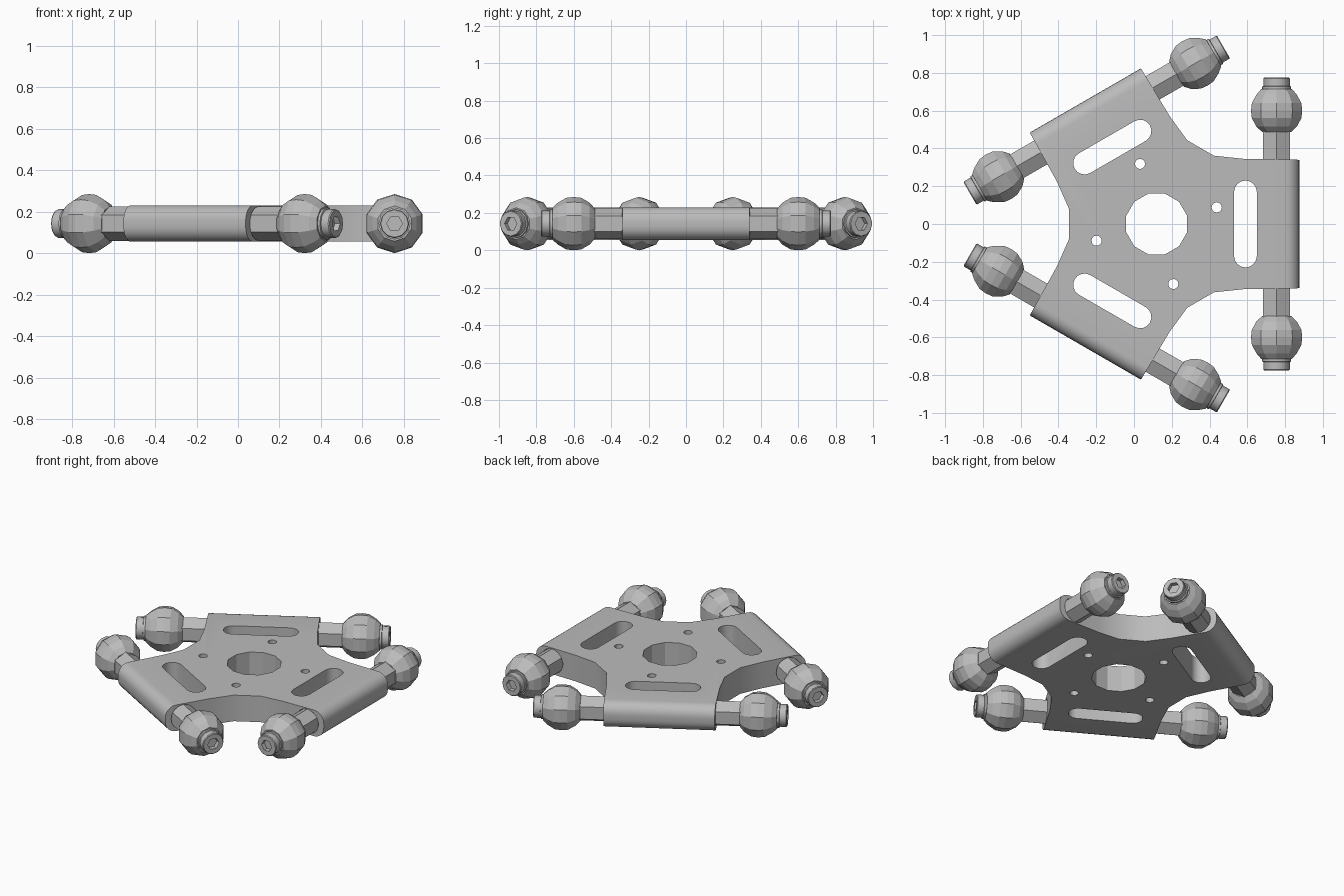
import bpy, bmesh
from math import pi, cos, sin, radians
from mathutils import Matrix, Vector

cube = bpy.data.objects.get("Cube")
if cube:
    bpy.data.objects.remove(cube, do_unlink=True)

CX, CZ = 0.12, 0.1425          # hub axis and mid height
HALF = 0.0875                  # half plate thickness
ROD = 0.635                    # rod axis distance from the hub

grey = bpy.data.materials.new("light_grey")
grey.use_nodes = True
grey.diffuse_color = (0.5, 0.5, 0.5, 1)
grey.node_tree.nodes["Principled BSDF"].inputs["Base Color"].default_value = (0.5, 0.5, 0.5, 1)


def make(name, bm):
    bmesh.ops.recalc_face_normals(bm, faces=bm.faces)
    mesh = bpy.data.meshes.new(name)
    bm.to_mesh(mesh)
    bm.free()
    mesh.materials.append(grey)
    ob = bpy.data.objects.new(name, mesh)
    bpy.context.collection.objects.link(ob)
    return ob


def smooth(ob, angle):
    bpy.ops.object.select_all(action='DESELECT')
    ob.select_set(True)
    bpy.context.view_layer.objects.active = ob
    bpy.ops.object.shade_smooth_by_angle(angle=radians(angle))


def prism(bm, pts, half):
    low = [bm.verts.new((x, y, -half)) for x, y in pts]
    high = [bm.verts.new((x, y, half)) for x, y in pts]
    bm.faces.new(low[::-1])
    bm.faces.new(high)
    n = len(pts)
    for i in range(n):
        j = (i + 1) % n
        bm.faces.new((low[i], low[j], high[j], high[i]))


def circle(x, y, r, n, start=0.0):
    return [(x + r * cos(start + 2 * pi * i / n), y + r * sin(start + 2 * pi * i / n))
            for i in range(n)]


def turn(pts, a):
    return [(x * cos(a) - y * sin(a), x * sin(a) + y * cos(a)) for x, y in pts]


def lathe(bm, profile, n, start=0.0):
    """Revolve (y, radius) pairs around the rod axis; a third item makes the ring hexagonal."""
    rings = []
    for y, r, *hexa in profile:
        ring = []
        for i in range(n):
            a = start + 2 * pi * i / n
            k = cos(pi / 6) if hexa and i % 2 else 1
            ring.append(bm.verts.new((ROD + r * k * cos(a), y, r * k * sin(a))))
        rings.append(ring)
    for p, q in zip(rings, rings[1:]):
        for i in range(n):
            j = (i + 1) % n
            bm.faces.new((p[i], p[j], q[j], q[i]))
    bm.faces.new(rings[0])
    bm.faces.new(rings[-1])


# Three-armed plate with concave sides and rounded outer edges
arm = [(0.755, -0.34), (0.755, 0.34), (0.46, 0.345)]
arm += [(0.472 * cos(radians(a)), 0.472 * sin(radians(a))) for a in (50, 70)]
arm.append((0.575 * cos(radians(83.1)), 0.575 * sin(radians(83.1))))
outline = [p for k in range(3) for p in turn(arm, 2 * pi * k / 3)]
bm = bmesh.new()
prism(bm, outline, HALF)
rims = [e for e in bm.edges
        if abs(e.verts[0].co.z - e.verts[1].co.z) < 0.001
        and abs(e.calc_length() - 0.68) < 0.01]
bmesh.ops.bevel(bm, geom=rims, offset=0.072, offset_type='OFFSET', segments=6,
                profile=0.5, affect='EDGES')
plate = make("mounting_plate", bm)

# Cutter: hub hole, screw holes, arm slots and rod bores
bm = bmesh.new()
prism(bm, circle(0, 0, 0.167, 12, pi / 12), 0.2)
for k in range(4):
    a = radians(15.5 + 90 * k)
    prism(bm, circle(0.33 * cos(a), 0.33 * sin(a), 0.027, 12), 0.2)
slot = [(0.47 + 0.06 * cos(pi * i / 8), s * (0.17 + 0.06 * sin(pi * i / 8)))
        for s, steps in ((1, range(9)), (-1, range(8, -1, -1))) for i in steps]
for k in range(3):
    prism(bm, turn(slot, 2 * pi * k / 3), 0.2)
    for s in (1, -1):
        bore = bmesh.new()
        lathe(bore, [(s * 0.29, 0.081), (s * 0.4, 0.081)], 24)
        bore.transform(Matrix.Rotation(2 * pi * k / 3, 4, 'Z'))
        tmp = bpy.data.meshes.new("bore_part")
        bore.to_mesh(tmp)
        bore.free()
        bm.from_mesh(tmp)
        bpy.data.meshes.remove(tmp)
cutter = make("plate_cutter", bm)
cutter.hide_render = True
mod = plate.modifiers.new("holes", 'BOOLEAN')
mod.operation, mod.solver, mod.object = 'DIFFERENCE', 'EXACT', cutter
bpy.context.view_layer.update()
graph = bpy.context.evaluated_depsgraph_get()
cut_mesh = bpy.data.meshes.new_from_object(plate.evaluated_get(graph))
plate.modifiers.clear()
plate.data = cut_mesh
bpy.data.objects.remove(cutter, do_unlink=True)
plate.location = (CX, 0, CZ)
smooth(plate, 28)

# Rod, ball joint and socket bolt at both ends of each arm
ball = [(0.487, 0.08), (0.515, 0.112), (0.56, 0.138), (0.6, 0.1425),
        (0.64, 0.138), (0.685, 0.112), (0.715, 0.085)]
bolt = [(0.69, 0.077), (0.728, 0.077), (0.73, 0.07), (0.77, 0.07), (0.775, 0.066),
        (0.775, 0.038, True), (0.745, 0.038, True)]
parts = (("hex_rod", [(0.25, 0.083), (0.52, 0.083)], 6, pi / 6, 0),
         ("ball_joint", ball, 10, pi / 10, 0),
         ("socket_bolt", bolt, 12, 0.0, 32))
for k in range(3):
    for s, side in ((1, "a"), (-1, "b")):
        for name, profile, n, start, angle in parts:
            bm = bmesh.new()
            lathe(bm, [(s * p[0], *p[1:]) for p in profile], n, start)
            bm.transform(Matrix.Translation(Vector((CX, 0, CZ)))
                         @ Matrix.Rotation(2 * pi * k / 3, 4, 'Z'))
            ob = make(f"{name}_{k + 1}{side}", bm)
            if angle:
                smooth(ob, angle)
